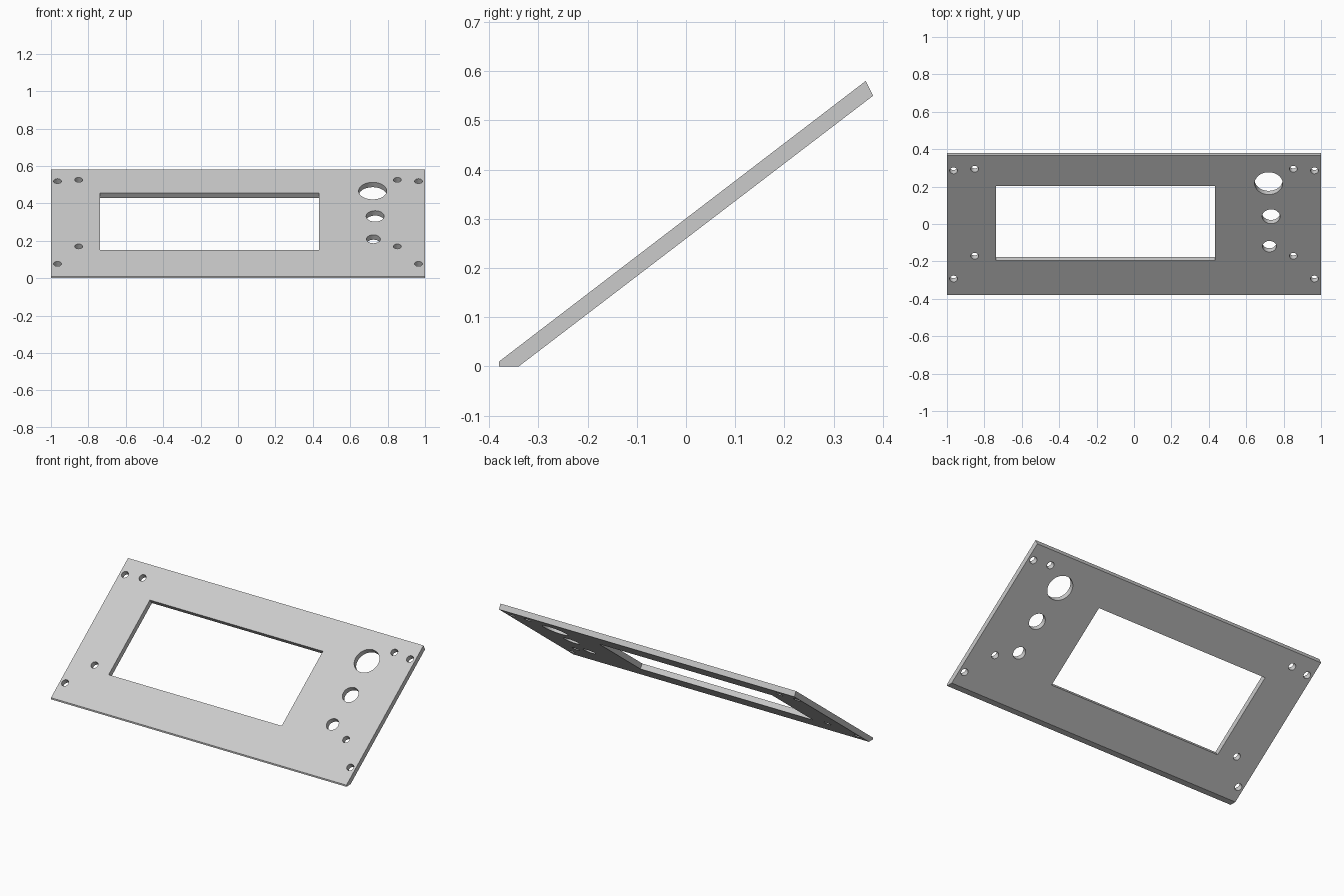
import bpy
import bmesh
from math import atan2
from mathutils import Matrix

old = bpy.data.objects.get("Cube")
if old:
    bpy.data.objects.remove(old, do_unlink=True)

# Side profile (y, z) of the sloping panel, with a flat foot
PROFILE = [(-0.38, 0), (-0.34, 0), (0.38, 0.55), (0.365, 0.58), (-0.38, 0.01)]
TOP_Y, TOP_Z = PROFILE[3]
SLOPE = (TOP_Z - 0.01) / (TOP_Y + 0.38)
TILT = Matrix.Rotation(atan2(SLOPE, 1), 4, 'X')
DEPTH = 0.2


def on_panel(x, y):
    """Frame on the upper face, tilted square to the panel."""
    return Matrix.Translation((x, y, TOP_Z + SLOPE * (y - TOP_Y))) @ TILT


def make_object(name, bm):
    bmesh.ops.recalc_face_normals(bm, faces=bm.faces)
    mesh = bpy.data.meshes.new(name)
    bm.to_mesh(mesh)
    bm.free()
    obj = bpy.data.objects.new(name, mesh)
    bpy.context.collection.objects.link(obj)
    return obj


# Panel body
bm = bmesh.new()
face = bm.faces.new([bm.verts.new((-1, y, z)) for y, z in PROFILE])
ext = bmesh.ops.extrude_face_region(bm, geom=[face])
moved = [v for v in ext["geom"] if isinstance(v, bmesh.types.BMVert)]
bmesh.ops.translate(bm, verts=moved, vec=(2, 0, 0))
panel = make_object("front_panel", bm)

# Cutters: display window, control holes, mirrored screw holes
bm = bmesh.new()
x0, x1, y0, y1 = -0.738, 0.433, -0.196, 0.202
length = (y1 - y0) * (1 + SLOPE ** 2) ** 0.5
bmesh.ops.create_cube(bm, size=1, matrix=on_panel((x0 + x1) / 2, (y0 + y1) / 2)
                      @ Matrix.Diagonal((x1 - x0, length, DEPTH, 1)))
holes = [(0.72, 0.217, 0.075), (0.733, 0.04, 0.048), (0.724, -0.12, 0.037)]
for side in (-1, 1):
    for x, y in ((0.965, 0.285), (0.965, -0.293), (0.852, 0.294), (0.852, -0.171)):
        holes.append((side * x, y, 0.021))
for x, y, radius in holes:
    bmesh.ops.create_cone(bm, cap_ends=True, segments=48, radius1=radius,
                          radius2=radius, depth=DEPTH, matrix=on_panel(x, y))
cutter = make_object("hole_cutter", bm)
cutter.hide_render = True

# Cut the openings and drop the cutter
cut = panel.modifiers.new("openings", 'BOOLEAN')
cut.operation = 'DIFFERENCE'
cut.solver = 'EXACT'
cut.object = cutter
bpy.ops.object.select_all(action='DESELECT')
panel.select_set(True)
bpy.context.view_layer.objects.active = panel
bpy.ops.object.modifier_apply(modifier=cut.name)
bpy.data.objects.remove(cutter, do_unlink=True)
bpy.ops.object.shade_smooth_by_angle()

# Plain grey finish
grey = bpy.data.materials.new("light_grey")
grey.use_nodes = True
colour = (0.6, 0.6, 0.6, 1)
grey.diffuse_color = colour
grey.node_tree.nodes["Principled BSDF"].inputs["Base Color"].default_value = colour
panel.data.materials.clear()
panel.data.materials.append(grey)
